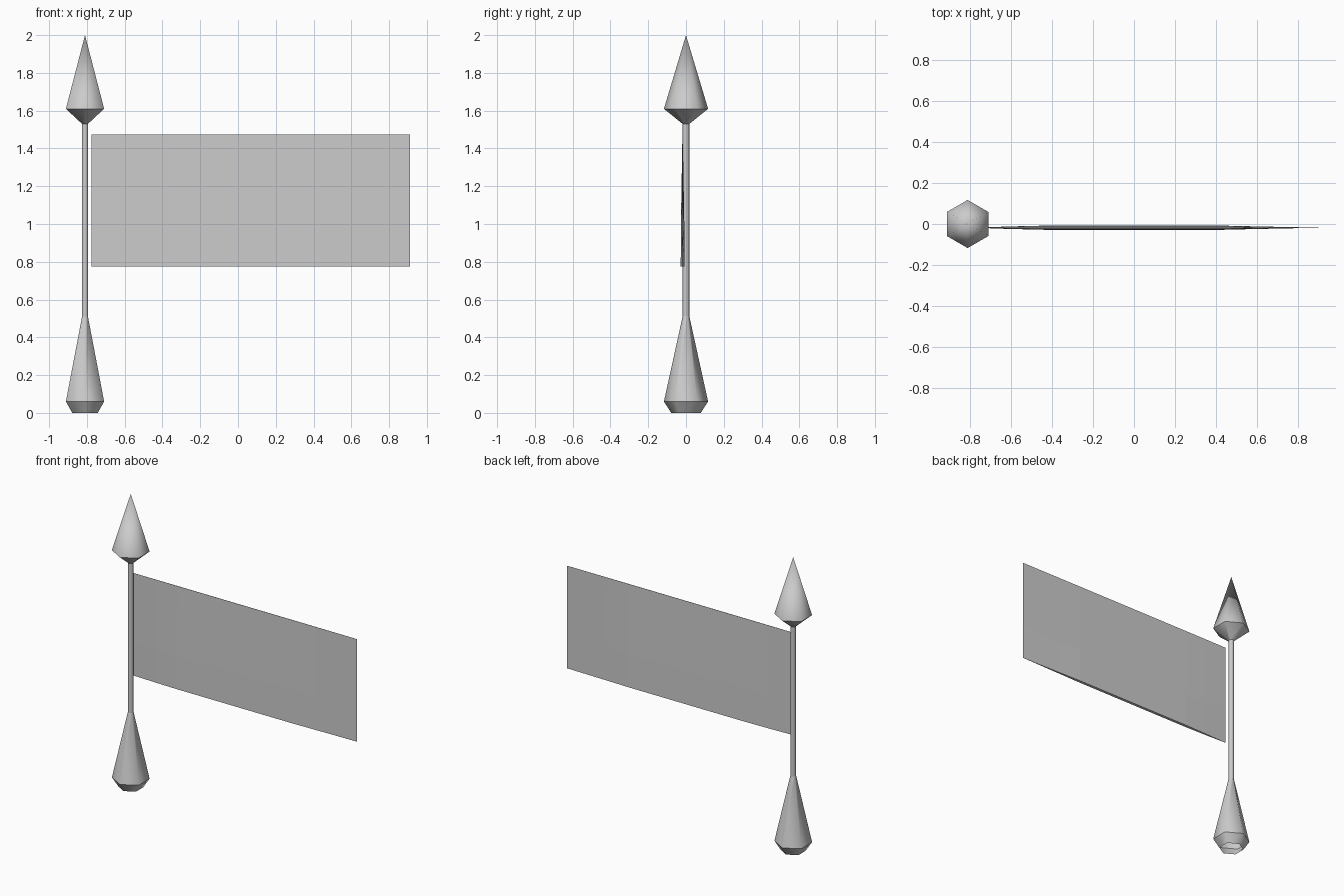
import bpy, bmesh, math

if "Cube" in bpy.data.objects:
    bpy.data.objects.remove(bpy.data.objects["Cube"], do_unlink=True)

# One plain grey for everything
grey = bpy.data.materials.new("light grey")
grey.use_nodes = True
grey.diffuse_color = (0.6, 0.6, 0.6, 1)
grey.node_tree.nodes["Principled BSDF"].inputs["Base Color"].default_value = (0.6, 0.6, 0.6, 1)

POLE_X = -0.81
SIDES = 6


def add_object(name, bm):
    mesh = bpy.data.meshes.new(name)
    bm.to_mesh(mesh)
    bm.free()
    mesh.materials.append(grey)
    obj = bpy.data.objects.new(name, mesh)
    bpy.context.collection.objects.link(obj)
    return obj


def hex_lathe(name, profile):
    """Open six-sided tube through (radius, z) pairs; radius 0 makes a point."""
    bm = bmesh.new()
    rings = []
    for r, z in profile:
        if r == 0:
            rings.append([bm.verts.new((POLE_X, 0, z))] * SIDES)
            continue
        angles = [math.pi / 2 + math.tau * i / SIDES for i in range(SIDES)]
        rings.append([bm.verts.new((POLE_X + r * math.cos(a), r * math.sin(a), z))
                      for a in angles])
    for low, high in zip(rings, rings[1:]):
        for i in range(SIDES):
            j = (i + 1) % SIDES
            corners = list(dict.fromkeys((low[i], low[j], high[j], high[i])))
            bm.faces.new(corners).smooth = True
    # Smooth around the pole, crisp at each change of profile
    for e in bm.edges:
        a, b = e.verts
        e.smooth = abs(a.co.z - b.co.z) > 1e-5
    return add_object(name, bm)


# Pole: flared hollow foot, slim shaft, pointed finial
hex_lathe("pole_base", [(0.078, 0.0), (0.117, 0.06), (0.018, 0.51)])
hex_lathe("pole_shaft", [(0.018, 0.50), (0.018, 1.535)])
hex_lathe("finial", [(0.018, 1.53), (0.117, 1.61), (0.0, 2.0)])

# Flag: two thin cloth sides, closed along the top and bulging at the bottom
FLAG_Y = -0.018
TOP, BOTTOM = 1.475, 0.775
columns = [(-0.775, 0.0), (-0.61, 0.006), (-0.44, 0.01),
           (0.44, 0.01), (0.61, 0.006), (0.91, 0.0)]
rows = [(BOTTOM, 1.0), (1.0, 0.9), (TOP, 0.1)]

bm = bmesh.new()
sides = []
for sign in (-1, 1):
    grid = [[bm.verts.new((x, FLAG_Y + sign * bulge * swell, z)) for x, bulge in columns]
            for z, swell in rows]
    for low, high in zip(grid, grid[1:]):
        for i in range(len(columns) - 1):
            bm.faces.new((low[i], low[i + 1], high[i + 1], high[i]))
    sides.append(grid)
# Hem strips joining the front and back
front, back = sides
for k in (0, -1):
    for i in range(len(columns) - 1):
        bm.faces.new((front[k][i], front[k][i + 1], back[k][i + 1], back[k][i]))
bmesh.ops.remove_doubles(bm, verts=bm.verts, dist=1e-5)
bmesh.ops.recalc_face_normals(bm, faces=bm.faces)
add_object("flag", bm)
